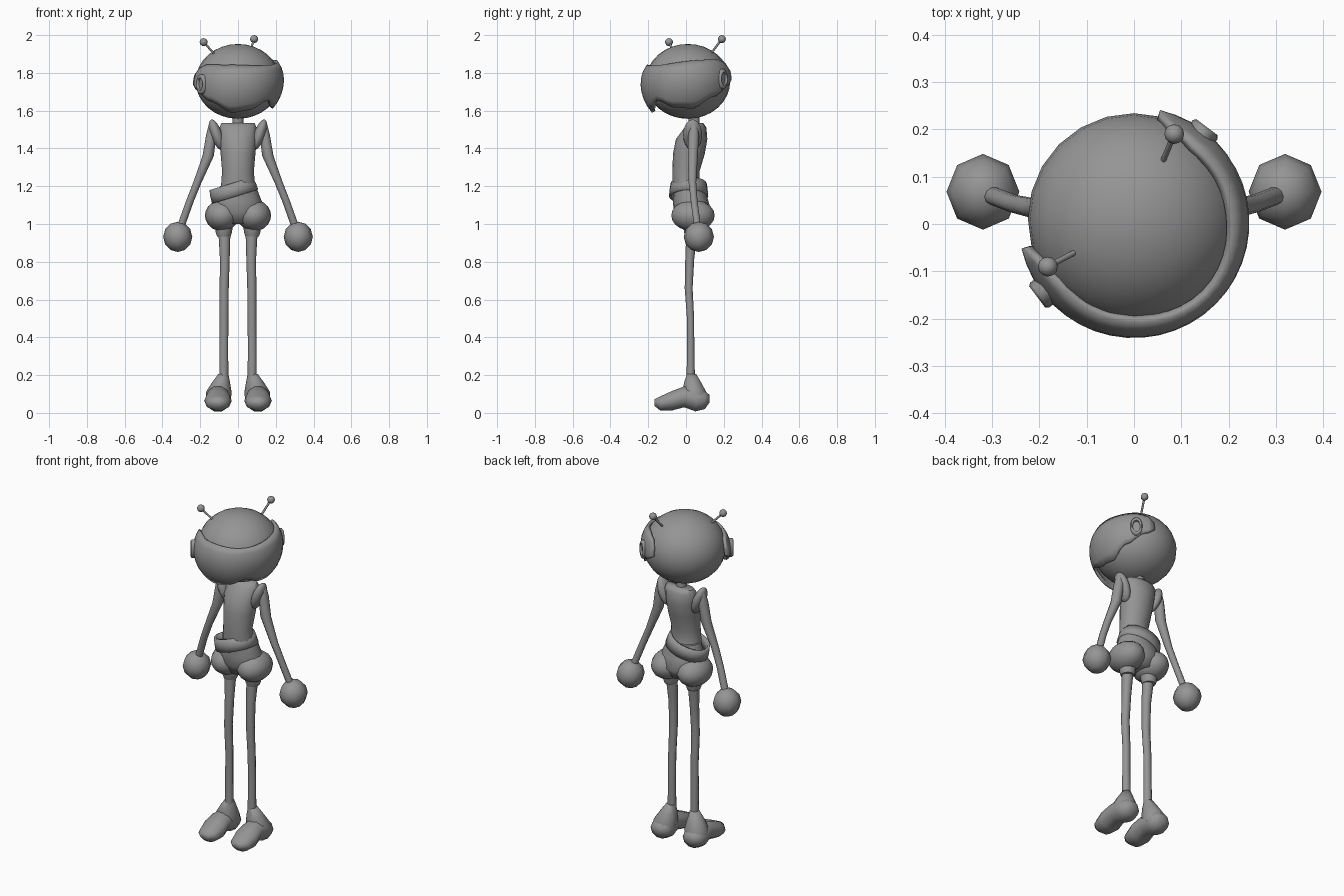
import bpy, bmesh, math
from math import sin, cos, pi, radians, sqrt
from mathutils import Vector

cube = bpy.data.objects.get("Cube")
if cube:
    bpy.data.objects.remove(cube, do_unlink=True)

GREY = (0.3, 0.3, 0.3, 1)
grey = bpy.data.materials.new("plain grey")
grey.use_nodes = True
grey.diffuse_color = GREY
grey.node_tree.nodes["Principled BSDF"].inputs["Base Color"].default_value = GREY

X, Y, Z = Vector((1, 0, 0)), Vector((0, 1, 0)), Vector((0, 0, 1))


def finish(name, bm, angle=65, recalc=True):
    if recalc:
        bmesh.ops.recalc_face_normals(bm, faces=bm.faces)
    me = bpy.data.meshes.new(name)
    bm.to_mesh(me)
    bm.free()
    me.materials.append(grey)
    me.shade_smooth()
    me.set_sharp_from_angle(angle=radians(angle))
    ob = bpy.data.objects.new(name, me)
    bpy.context.collection.objects.link(ob)
    return ob


def loft(name, rings, sides=12, u=X, v=Y, caps=True):
    """Join elliptical rings given as (x, y, z, radius_u, radius_v)."""
    bm = bmesh.new()
    loops = []
    for x, y, z, ru, rv in rings:
        loops.append([bm.verts.new(Vector((x, y, z)) + u * ru * cos(2 * pi * i / sides)
                                   + v * rv * sin(2 * pi * i / sides)) for i in range(sides)])
    for a, b in zip(loops, loops[1:]):
        for i in range(sides):
            j = (i + 1) % sides
            bm.faces.new((a[i], a[j], b[j], b[i]))
    if caps:
        bm.faces.new(loops[0][::-1])
        bm.faces.new(loops[-1])
    return finish(name, bm)


def ball(name, loc, scale, seg=16, rows=10, tilt=0):
    bm = bmesh.new()
    bmesh.ops.create_uvsphere(bm, u_segments=seg, v_segments=rows, radius=1)
    bmesh.ops.scale(bm, vec=scale, verts=bm.verts)
    ob = finish(name, bm)
    ob.location = loc
    ob.rotation_euler.y = tilt
    return ob


def thicken(ob, amount):
    mod = ob.modifiers.new("thickness", "SOLIDIFY")
    mod.thickness = amount
    mod.offset = -1


# Head, turned toward its left
HEAD_Z, FACING = 1.755, radians(-45)
ball("head", (0, 0.01, HEAD_Z), (0.224, 0.224, 0.198), 24, 16)


# Wraparound visor: edge heights by angle from the face direction
def along(keys, angle):
    for (a0, z0), (a1, z1) in zip(keys, keys[1:]):
        if angle <= a1:
            t = (angle - a0) / (a1 - a0)
            return z0 + (z1 - z0) * t * t * (3 - 2 * t)
    return keys[-1][1]


TOP = [(0, 1.84), (60, 1.855), (95, 1.86), (112, 1.845), (122, 1.80)]
LOW = [(0, 1.655), (25, 1.61), (55, 1.60), (85, 1.66), (110, 1.72), (122, 1.75)]
bm = bmesh.new()
COLS, ROWS = 30, 7
grid = []
for i in range(COLS + 1):
    deg = -122 + 244 * i / COLS
    a = FACING + radians(deg)
    lift = 0.014 * sin(radians(deg))
    column = []
    for j in range(ROWS + 1):
        t = j / ROWS
        z = along(LOW, abs(deg)) * (1 - t) + along(TOP, abs(deg)) * t
        dz = z - HEAD_Z
        r = 0.244 * sqrt(1 - (dz / (0.195 if dz > 0 else 0.235)) ** 2)
        column.append(bm.verts.new((r * cos(a), r * sin(a) + 0.003, z + lift)))
    grid.append(column)
for a, b in zip(grid, grid[1:]):
    for j in range(ROWS):
        bm.faces.new((a[j], b[j], b[j + 1], a[j + 1]))
thicken(finish("visor", bm, recalc=False), 0.018)

# Oval ear pieces with a hollow centre
for side, s, z in (("left", 1, 1.768), ("right", -1, 1.74)):
    a = FACING + s * radians(98)
    out = Vector((cos(a), sin(a), 0))
    rings = []
    for d, k in ((0.215, 1), (0.25, 1), (0.256, 0.85), (0.254, 0.65), (0.243, 0.6)):
        p = out * d
        rings.append((p.x, p.y, z, 0.033 * k, 0.054 * k))
    loft(side + "_ear", rings, 14, Vector((-sin(a), cos(a), 0)), Z)

# Antennae
for side, base, tip in (("left", (0.06, 0.13, 1.90), (0.085, 0.19, 1.979)),
                        ("right", (-0.125, -0.06, 1.90), (-0.182, -0.09, 1.963))):
    d = (Vector(tip) - Vector(base)).normalized()
    u = d.cross(Z).normalized()
    loft(side + "_antenna", [(*base, 0.006, 0.006), (*tip, 0.006, 0.006)], 8, u, d.cross(u))
    ball(side + "_antenna_ball", tip, (0.021, 0.021, 0.021), 12, 8)

# Neck and torso
loft("neck", [(0, 0.045, 1.50, 0.03, 0.03), (0, 0.04, 1.60, 0.028, 0.028)])
loft("torso", [(0, 0.02, 1.10, 0.11, 0.085), (0, 0.0, 1.20, 0.09, 0.072),
               (0, 0.0, 1.28, 0.084, 0.072), (0, 0.015, 1.37, 0.092, 0.084),
               (0, 0.03, 1.45, 0.098, 0.083), (0, 0.05, 1.51, 0.098, 0.058),
               (0, 0.053, 1.535, 0.088, 0.038)], 16)

# Slanted belt
tilt = radians(17)
u = Vector((cos(tilt), 0, sin(tilt)))
n = Vector((-sin(tilt), 0, cos(tilt)))
rings = []
for h, rx, ry in ((-0.036, 0.128, 0.104), (0, 0.126, 0.101), (0.036, 0.12, 0.096)):
    p = Vector((-0.026, 0.014, 1.18)) + n * h
    rings.append((*p, rx, ry))
thicken(loft("belt", rings, 20, u, Y, caps=False), 0.012)

# Shorts: hips with a full bulb over each leg
loft("shorts_hips", [(0, 0.035, 1.0, 0.06, 0.07), (0, 0.035, 1.06, 0.13, 0.1),
                     (0, 0.025, 1.12, 0.126, 0.094), (0, 0.015, 1.20, 0.095, 0.08)], 16)

for side, s in (("left", 1), ("right", -1)):
    ball(side + "_shorts_leg", (s * 0.085, 0.037, 1.045), (0.09, 0.115, 0.083), 16, 10)
    loft(side + "_shorts_cuff", [(s * 0.075, 0.035, 0.935, 0.036, 0.038),
                                 (s * 0.075, 0.035, 0.955, 0.043, 0.045),
                                 (s * 0.075, 0.035, 1.0, 0.048, 0.052)])

    # Long thin leg
    loft(side + "_leg", [(s * 0.075, 0.025, 0.15, 0.024, 0.024), (s * 0.075, 0.025, 0.35, 0.023, 0.02),
                         (s * 0.074, 0.024, 0.5, 0.023, 0.02), (s * 0.073, 0.014, 0.66, 0.024, 0.022),
                         (s * 0.07, 0.02, 0.82, 0.026, 0.025), (s * 0.072, 0.032, 0.96, 0.032, 0.032)], 10)

    # Boot: ankle flare over a rounded foot with an arch
    loft(side + "_boot_ankle", [(s * 0.078, 0.03, 0.205, 0.027, 0.026),
                                (s * 0.09, 0.035, 0.16, 0.048, 0.048),
                                (s * 0.102, 0.045, 0.11, 0.068, 0.066),
                                (s * 0.104, 0.05, 0.06, 0.066, 0.064)], 10)
    foot = ((-0.168, 0.055, 0.03, 0.018), (-0.135, 0.05, 0.06, 0.04), (-0.075, 0.064, 0.073, 0.054),
            (-0.01, 0.085, 0.062, 0.058), (0.05, 0.07, 0.07, 0.065),
            (0.1, 0.068, 0.058, 0.05), (0.124, 0.075, 0.03, 0.022))
    loft(side + "_boot_foot", [(s * 0.106, y, z, w, h) for y, z, w, h in foot], 10, X, Z)

    # Shoulder cap, arm and hand
    ball(side + "_shoulder_cap", (s * 0.113, 0.035, 1.472), (0.031, 0.05, 0.086), 14, 10, s * radians(20))
    loft(side + "_arm", [(s * 0.135, 0.042, 1.535, 0.018, 0.018), (s * 0.142, 0.04, 1.47, 0.027, 0.03),
                         (s * 0.158, 0.036, 1.36, 0.03, 0.028), (s * 0.215, 0.034, 1.22, 0.022, 0.021),
                         (s * 0.255, 0.043, 1.12, 0.021, 0.019), (s * 0.305, 0.062, 0.98, 0.021, 0.019)], 10)
    ball(side + "_hand", (s * 0.319, 0.068, 0.932), (0.077, 0.08, 0.08), 8, 6)
